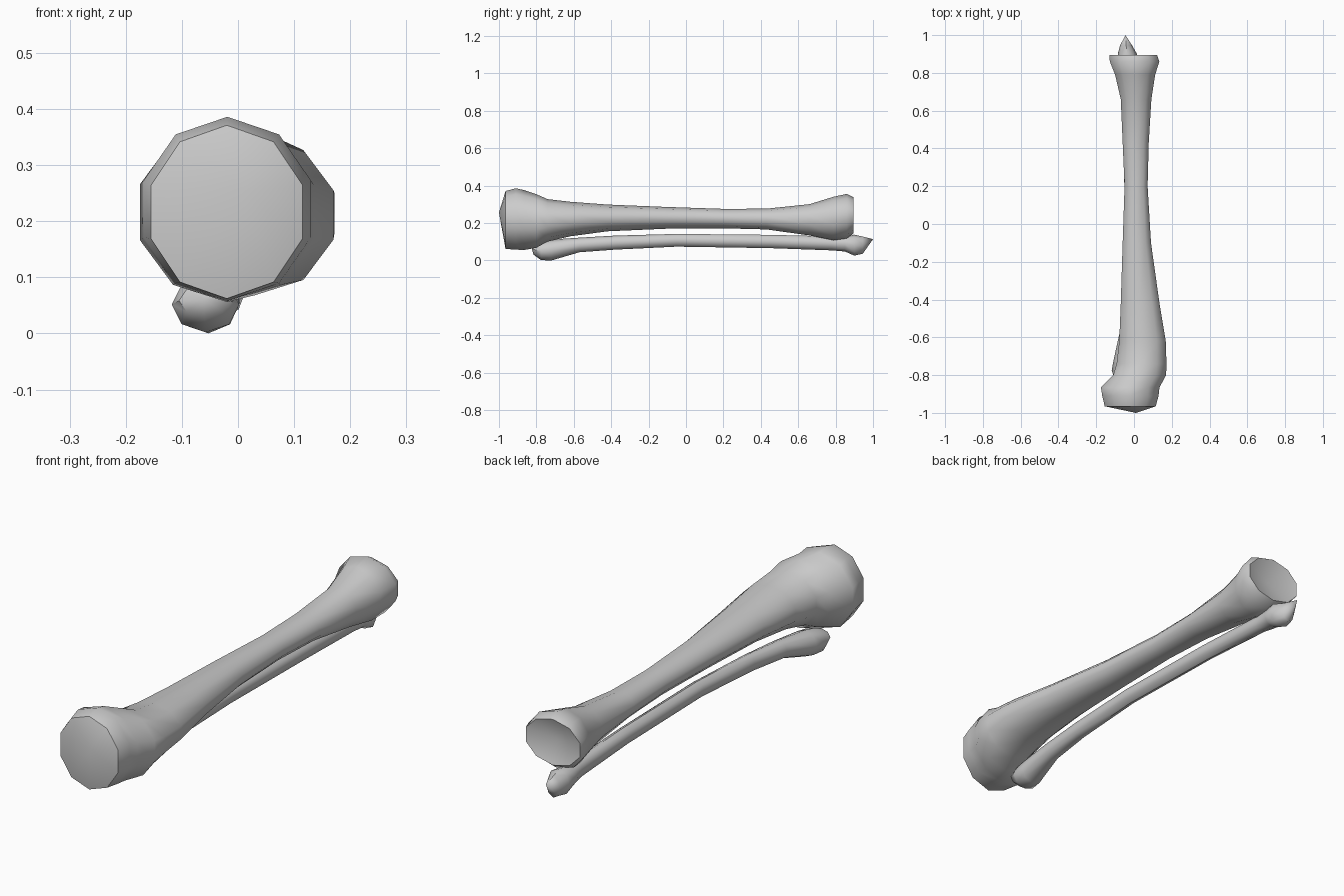
import bpy, bmesh, math


def loft_bone(name, rings, sides, start_tip, end_tip):
    """Loft rings given as (y, x_left, x_right, z_bottom, z_top), close with tip points."""
    bm = bmesh.new()
    # widest vertex of a ring with a vertex at the top
    reach = max(abs(math.sin(2 * math.pi * k / sides)) for k in range(sides))
    loops = []
    for y, xl, xr, zb, zt in rings:
        loop = []
        for k in range(sides):
            a = 2 * math.pi * k / sides
            x = (xl + xr) / 2 + (xr - xl) / 2 * math.sin(a) / reach
            z = (zb + zt) / 2 + (zt - zb) / 2 * math.cos(a)
            loop.append(bm.verts.new((x, y, z)))
        loops.append(loop)
    for a, b in zip(loops, loops[1:]):
        for k in range(sides):
            n = (k + 1) % sides
            bm.faces.new((a[k], a[n], b[n], b[k]))
    for loop, tip in ((loops[0], start_tip), (loops[-1], end_tip)):
        t = bm.verts.new(tip)
        for k in range(sides):
            bm.faces.new((loop[k], loop[(k + 1) % sides], t))
    bmesh.ops.recalc_face_normals(bm, faces=bm.faces)
    mesh = bpy.data.meshes.new(name)
    bm.to_mesh(mesh)
    bm.free()
    obj = bpy.data.objects.new(name, mesh)
    bpy.context.collection.objects.link(obj)
    bpy.ops.object.select_all(action='DESELECT')
    obj.select_set(True)
    bpy.context.view_layer.objects.active = obj
    bpy.ops.object.shade_smooth_by_angle(angle=math.radians(50))
    return obj


# Shin bone: broad head, tapering shaft, flared ankle with a hollow joint face
shin_rings = [
    (-0.965, -0.155, 0.115, 0.066, 0.375),
    (-0.91, -0.168, 0.130, 0.062, 0.390),
    (-0.865, -0.175, 0.135, 0.060, 0.380),
    (-0.80, -0.110, 0.170, 0.072, 0.358),
    (-0.74, -0.092, 0.172, 0.105, 0.332),
    (-0.62, -0.078, 0.168, 0.133, 0.318),
    (-0.42, -0.070, 0.135, 0.160, 0.303),
    (-0.10, -0.060, 0.090, 0.174, 0.290),
    (0.20, -0.050, 0.072, 0.176, 0.280),
    (0.43, -0.060, 0.078, 0.170, 0.281),
    (0.66, -0.070, 0.092, 0.138, 0.305),
    (0.79, -0.100, 0.112, 0.112, 0.345),
    (0.86, -0.128, 0.134, 0.122, 0.360),
    (0.895, -0.130, 0.122, 0.148, 0.342),
]
loft_bone("shin_bone", shin_rings, 10, (0.01, -1.0, 0.26), (0.0, 0.86, 0.245))

# Calf bone: slender strut below, with a knobbly head and pointed ankle
calf_rings = [
    (-0.815, -0.105, -0.015, 0.035, 0.090),
    (-0.775, -0.118, 0.002, 0.006, 0.105),
    (-0.72, -0.108, 0.002, 0.004, 0.116),
    (-0.57, -0.075, 0.002, 0.048, 0.126),
    (-0.38, -0.058, 0.006, 0.062, 0.137),
    (-0.05, -0.050, 0.012, 0.078, 0.146),
    (0.45, -0.053, 0.008, 0.070, 0.141),
    (0.78, -0.066, 0.002, 0.058, 0.133),
    (0.85, -0.082, 0.006, 0.052, 0.136),
    (0.90, -0.086, 0.016, 0.030, 0.142),
    (0.945, -0.074, -0.010, 0.040, 0.132),
]
loft_bone("calf_bone", calf_rings, 8, (-0.06, -0.825, 0.065), (-0.045, 1.0, 0.118))

# Rest the lowest point on z = 0
low = min(v.co.z for o in bpy.data.objects for v in o.data.vertices)
for o in bpy.data.objects:
    for v in o.data.vertices:
        v.co.z -= low
